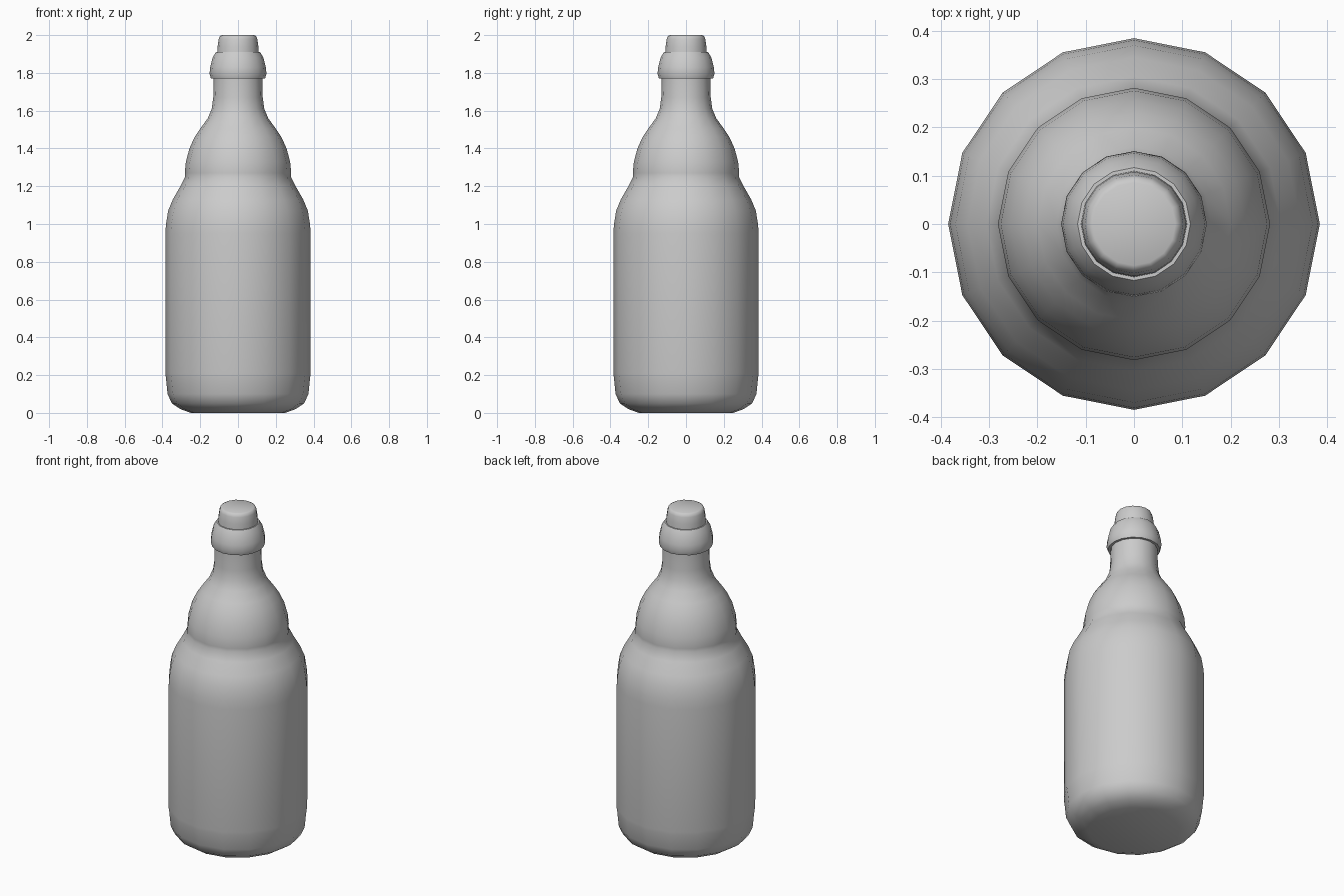
import bpy, bmesh, math

if "Cube" in bpy.data.objects:
    bpy.data.objects.remove(bpy.data.objects["Cube"])

SIDES = 16


def lathe(name, profile, angle=50):
    """Spin a (radius, height) profile around z and cap both ends."""
    bm = bmesh.new()
    rings = []
    for r, z in profile:
        rings.append([bm.verts.new((r * math.cos(2 * math.pi * i / SIDES),
                                    r * math.sin(2 * math.pi * i / SIDES), z))
                      for i in range(SIDES)])
    for a, b in zip(rings, rings[1:]):
        for i in range(SIDES):
            j = (i + 1) % SIDES
            bm.faces.new((a[i], a[j], b[j], b[i]))
    bm.faces.new(rings[0][::-1])
    bm.faces.new(rings[-1])
    mesh = bpy.data.meshes.new(name)
    bm.to_mesh(mesh)
    bm.free()
    obj = bpy.data.objects.new(name, mesh)
    bpy.context.collection.objects.link(obj)
    bpy.ops.object.select_all(action='DESELECT')
    obj.select_set(True)
    bpy.context.view_layer.objects.active = obj
    bpy.ops.object.shade_smooth_by_angle(angle=math.radians(angle))
    return obj


# Body, bulged shoulder, neck and collar
lathe("bottle", [
    (0.25, 0.0), (0.305, 0.02), (0.35, 0.05), (0.373, 0.10), (0.382, 0.19),
    (0.385, 0.21), (0.385, 0.95), (0.381, 1.00), (0.37, 1.07), (0.345, 1.13),
    (0.305, 1.20), (0.28, 1.25), (0.282, 1.27), (0.276, 1.33), (0.257, 1.40),
    (0.230, 1.46), (0.200, 1.505), (0.160, 1.56), (0.139, 1.61),
    (0.131, 1.67), (0.129, 1.77), (0.143, 1.77), (0.151, 1.795),
    (0.147, 1.83), (0.135, 1.88), (0.117, 1.91), (0.09, 1.91),
])

# Stopper sitting in the mouth
lathe("stopper", [
    (0.11, 1.905), (0.108, 1.94), (0.102, 1.98), (0.096, 1.995), (0.086, 2.0),
])
